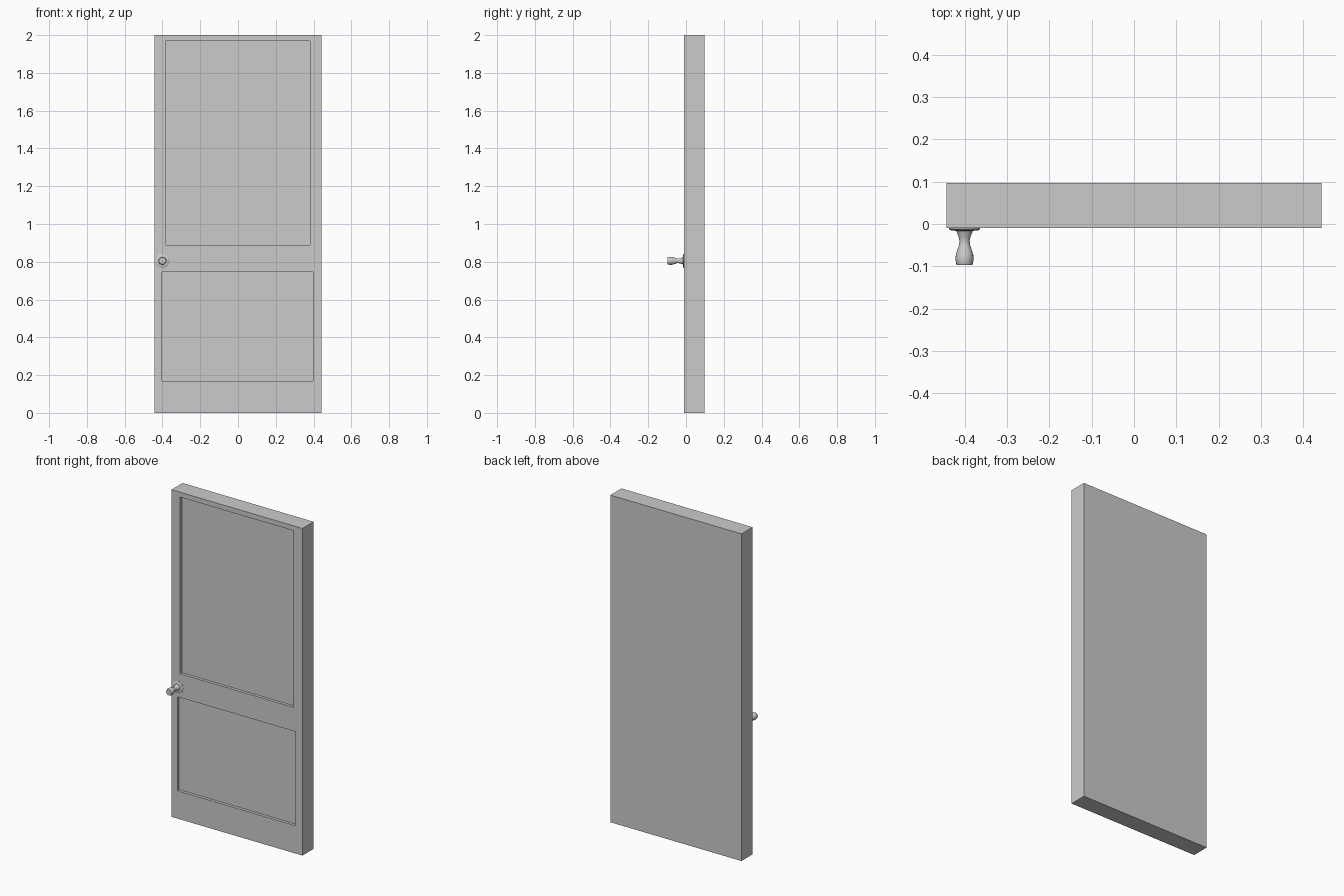
import bpy, bmesh, math
from mathutils import Matrix

if "Cube" in bpy.data.objects:
    bpy.data.objects.remove(bpy.data.objects["Cube"])


def make_object(name, bm):
    bmesh.ops.recalc_face_normals(bm, faces=bm.faces)
    mesh = bpy.data.meshes.new(name)
    bm.to_mesh(mesh)
    bm.free()
    obj = bpy.data.objects.new(name, mesh)
    bpy.context.collection.objects.link(obj)
    return obj


def box(name, x, y, z):
    bm = bmesh.new()
    size = [b - a for a, b in (x, y, z)]
    mid = [(a + b) / 2 for a, b in (x, y, z)]
    bmesh.ops.create_cube(bm, size=1, matrix=Matrix.Translation(mid) @ Matrix.Diagonal((*size, 1)))
    return make_object(name, bm)


def lathe(name, profile, centre, sides):
    # Profile points are (radius, y); spun around the y axis
    bm = bmesh.new()
    verts = [bm.verts.new((r, y, 0)) for r, y in profile]
    edges = [bm.edges.new(pair) for pair in zip(verts, verts[1:])]
    bmesh.ops.spin(bm, geom=verts + edges, cent=(0, 0, 0), axis=(0, 1, 0),
                   angle=math.tau, steps=sides)
    bmesh.ops.remove_doubles(bm, verts=bm.verts, dist=1e-5)
    bmesh.ops.translate(bm, verts=bm.verts, vec=centre)
    return make_object(name, bm)


# Door slab
FRONT, BACK = -0.01, 0.097
slab = box("door_slab", (-0.443, 0.443), (FRONT, BACK), (0, 2))

# Sunken panels on the front face
panels = {"upper": ((-0.385, 0.382), (0.89, 1.97)),
          "lower": ((-0.403, 0.397), (0.17, 0.745))}
for name, (x, z) in panels.items():
    cutter = box(name + "_panel_cutter", x, (FRONT - 0.05, FRONT + 0.018), z)
    cutter.hide_render = True
    cutter.hide_set(True)
    cut = slab.modifiers.new(name + "_panel", "BOOLEAN")
    cut.operation = "DIFFERENCE"
    cut.solver = "EXACT"
    cut.object = cutter

# Round backplate and waisted knob
handle = (-0.40, 0, 0.805)
plate = lathe("knob_backplate", [(0, -0.005), (0.037, -0.005), (0.037, -0.012),
                                 (0.032, -0.015), (0.022, -0.016), (0, -0.016)], handle, 20)
knob = lathe("door_knob", [(0, -0.012), (0.021, -0.012), (0.018, -0.02), (0.014, -0.03),
                           (0.012, -0.04), (0.013, -0.05), (0.017, -0.061), (0.0205, -0.073),
                           (0.0215, -0.082), (0.020, -0.093), (0.018, -0.097), (0, -0.097)],
             handle, 20)

for part in (plate, knob):
    bpy.ops.object.select_all(action="DESELECT")
    part.select_set(True)
    bpy.context.view_layer.objects.active = part
    bpy.ops.object.shade_smooth_by_angle(angle=math.radians(35))
